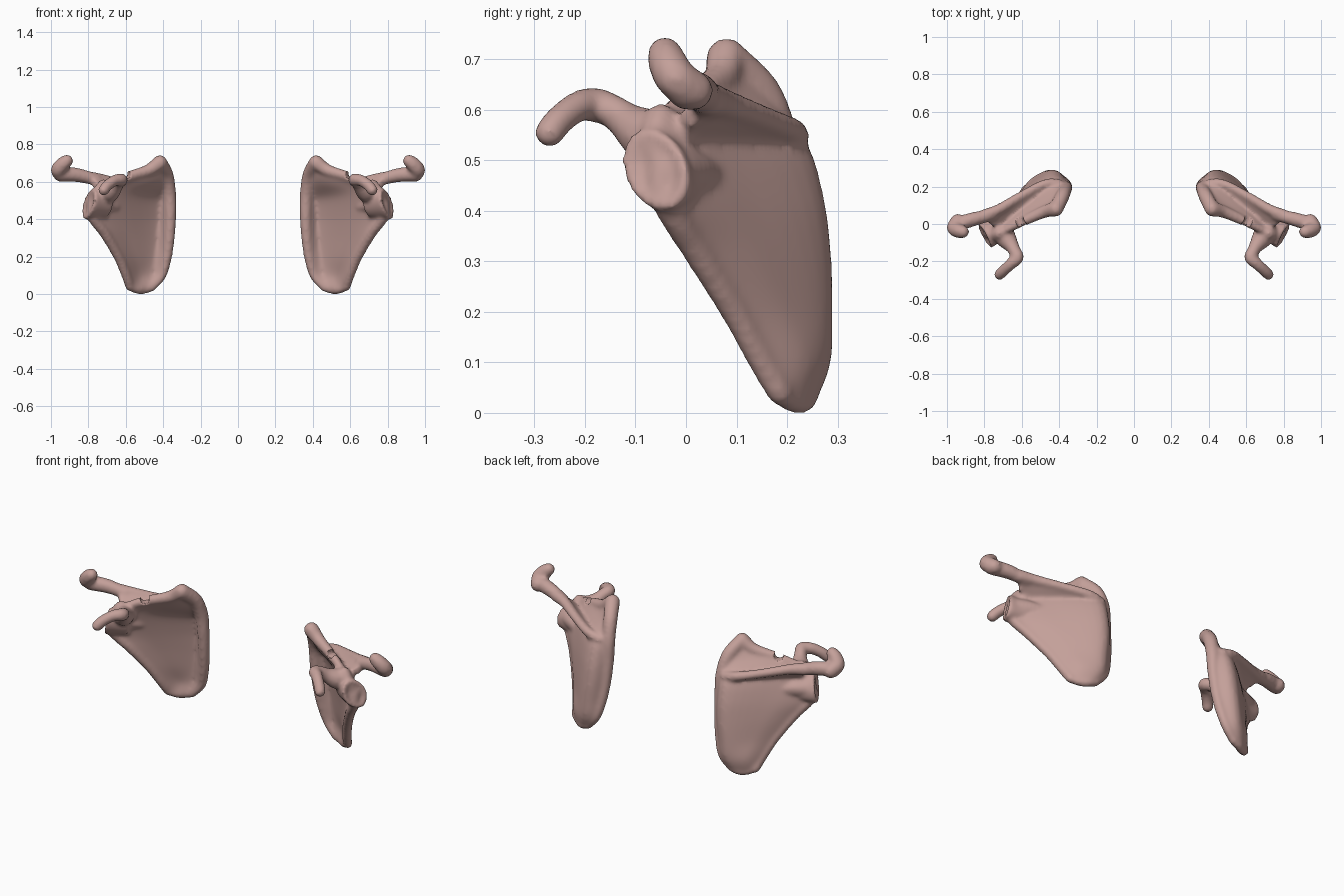
import bpy, bmesh, math
from mathutils import Vector, Matrix

if "Cube" in bpy.data.objects:
    bpy.data.objects.remove(bpy.data.objects["Cube"])

bm = bmesh.new()


def spline(pts, n):
    """Catmull-Rom curve through the points, n steps per span."""
    pts = [Vector(p) for p in pts]
    p = [2 * pts[0] - pts[1]] + pts + [2 * pts[-1] - pts[-2]]
    out = []
    for i in range(1, len(p) - 2):
        a, b, c, d = p[i - 1:i + 3]
        for k in range(n):
            t = k / n
            out.append(0.5 * (2 * b + (c - a) * t + (2 * a - 5 * b + 4 * c - d) * t * t
                              + (3 * b - a - 3 * c + d) * t ** 3))
    return out + [pts[-1]]


def bead(p, r):
    bmesh.ops.create_icosphere(bm, subdivisions=2, radius=r,
                               matrix=Matrix.Translation(Vector(p[:3])))


def rod(pts, n=8):
    """Rounded rod; each point is x, y, z, radius. The remesh fuses the beads."""
    for p in spline(pts, n):
        bead(p, p[3])


def rim(line, r0, r1):
    for i, p in enumerate(line):
        bead(p, r0 + (r1 - r0) * i / (len(line) - 1))


def slab(grid, half, swell=0):
    """Closed plate around a grid of points; swell fattens the front of the inner half."""
    R, C = len(grid), len(grid[0])
    sides = ([], [])
    for i in range(R):
        for s in sides:
            s.append([])
        for j in range(C):
            du = grid[min(i + 1, R - 1)][j] - grid[max(i - 1, 0)][j]
            dv = grid[i][min(j + 1, C - 1)] - grid[i][max(j - 1, 0)]
            nrm = du.cross(dv).normalized()
            fat = swell * math.sin(math.pi * (j / (C - 1)) ** .7) * math.sin(math.pi * (.1 + .8 * i / (R - 1)))
            sides[0][i].append(bm.verts.new(grid[i][j] + nrm * half))
            sides[1][i].append(bm.verts.new(grid[i][j] - nrm * (half + fat)))
    for s in sides:
        for i in range(R - 1):
            for j in range(C - 1):
                bm.faces.new((s[i][j], s[i][j + 1], s[i + 1][j + 1], s[i + 1][j]))
    loop = ([(0, j) for j in range(C)] + [(i, C - 1) for i in range(1, R)]
            + [(R - 1, j) for j in range(C - 2, -1, -1)] + [(i, 0) for i in range(R - 2, 0, -1)])
    for (a, b), (c, d) in zip(loop, loop[1:] + loop[:1]):
        bm.faces.new((sides[0][a][b], sides[0][c][d], sides[1][c][d], sides[1][a][b]))


def surface(rows, n):
    across = [spline(r, n) for r in rows]
    cols = [spline(c, n) for c in zip(*across)]
    return [list(r) for r in zip(*cols)]


# Blade: rows from the lower tip to the upper border, inner edge to outer edge
blade = surface([
    [(.462, .240, .035), (.50, .234, .023), (.54, .21, .023), (.578, .185, .04)],
    [(.408, .246, .10), (.46, .266, .10), (.54, .225, .10), (.598, .150, .10)],
    [(.380, .230, .20), (.45, .270, .20), (.56, .190, .20), (.640, .095, .20)],
    [(.366, .212, .32), (.44, .266, .32), (.60, .140, .32), (.710, .020, .32)],
    [(.362, .199, .44), (.44, .249, .43), (.63, .095, .42), (.780, -.04, .42)],
    [(.366, .188, .54), (.445, .210, .53), (.64, .055, .52), (.765, -.05, .50)],
    [(.382, .150, .635), (.47, .110, .61), (.63, .030, .58), (.750, -.06, .54)],
    [(.418, .080, .702), (.48, .065, .66), (.60, .010, .625), (.72, -.05, .58)],
], 6)
slab(blade, .020, .022)
rim(blade[0], .023, .024)
rim(blade[-1], .042, .020)
rim([r[0] for r in blade], .024, .042)
rim([r[-1] for r in blade], .026, .034)

# Spine: plate standing off the back, with a rounded crest
crest = [(.405, .215, .540), (.48, .212, .558), (.60, .152, .585), (.72, .080, .612), (.80, .044, .622)]
base = [(.41, .190, .53), (.48, .155, .535), (.60, .070, .545), (.70, .005, .555), (.765, -.005, .580)]
slab(surface([base, crest], 6), .022)
rod([c + (r,) for c, r in zip(crest, (.028, .027, .026, .030, .036))])

# Acromion: arm that fans out into an upright paddle
rod([(.76, .048, .612, .032), (.85, .028, .634, .039), (.91, .010, .640, .041), (.950, .000, .640, .041)])
rod([(.915, -.042, .712, .035), (.940, -.035, .690, .041), (.960, -.020, .662, .042), (.943, .015, .638, .041)])

# Coracoid: hooked finger pointing forward and outward
rod([(.705, -.04, .540, .062), (.685, -.075, .548, .056), (.655, -.115, .575, .040), (.638, -.145, .597, .035),
     (.624, -.18, .610, .036), (.66, -.215, .606, .032), (.70, -.252, .578, .031), (.718, -.270, .555, .031)])

# Neck joining the blade to the socket
rod([(.66, .045, .47, .032), (.71, .01, .475, .045), (.755, -.028, .475, .058)])

# Shoulder socket: flared cup with a shallow dish
v = Vector((-.36, -.48, .80)).normalized()
n = Vector((.80, -.42, .20))
n = (n - v * n.dot(v)).normalized()
u = v.cross(n)
centre = Vector((.796, -.060, .482))
rings = []
for off, r in ((-.12, .054), (-.06, .068), (-.018, .078), (.004, .080), (.007, .068), (-.008, .035)):
    rings.append([bm.verts.new(centre + n * off + u * (.82 * r * math.cos(a)) + v * (1.14 * r * math.sin(a)))
                  for a in [k * math.tau / 24 for k in range(24)]])
for a, b in zip(rings, rings[1:]):
    for k in range(24):
        m = (k + 1) % 24
        bm.faces.new((a[k], a[m], b[m], b[k]))
bm.faces.new(rings[0])
bm.faces.new(rings[-1])

bmesh.ops.recalc_face_normals(bm, faces=bm.faces[:])
mesh = bpy.data.meshes.new("shoulder_blades")
bm.to_mesh(mesh)
bm.free()
bone = bpy.data.materials.new("pinkish bone")
bone.diffuse_color = (.55, .35, .32, 1)
bone.use_nodes = True
bone.node_tree.nodes["Principled BSDF"].inputs["Base Color"].default_value = bone.diffuse_color
mesh.materials.append(bone)
blades = bpy.data.objects.new("shoulder_blades", mesh)
bpy.context.collection.objects.link(blades)

# Notch cutter for the upper border beside the hooked finger
bpy.ops.mesh.primitive_cylinder_add(vertices=20, radius=.024, depth=.10,
                                    location=(.598, -.005, .640), rotation=(math.pi / 2, 0, -.5))
cutter = bpy.context.object
cutter.name = "notch_cutter"
cutter.hide_render = True
cutter.hide_viewport = True
cutter.display_type = 'WIRE'
cutter.data.materials.append(bone)

# Fuse, notch, soften and mirror
mod = blades.modifiers.new("fuse", 'REMESH')
mod.mode = 'VOXEL'
mod.voxel_size = .009
mod.use_smooth_shade = True
mod = blades.modifiers.new("notch", 'BOOLEAN')
mod.operation = 'DIFFERENCE'
mod.object = cutter
mod = blades.modifiers.new("soften", 'SMOOTH')
mod.factor = .5
mod.iterations = 10
mod = blades.modifiers.new("pair", 'MIRROR')
mod.use_axis[0] = True
